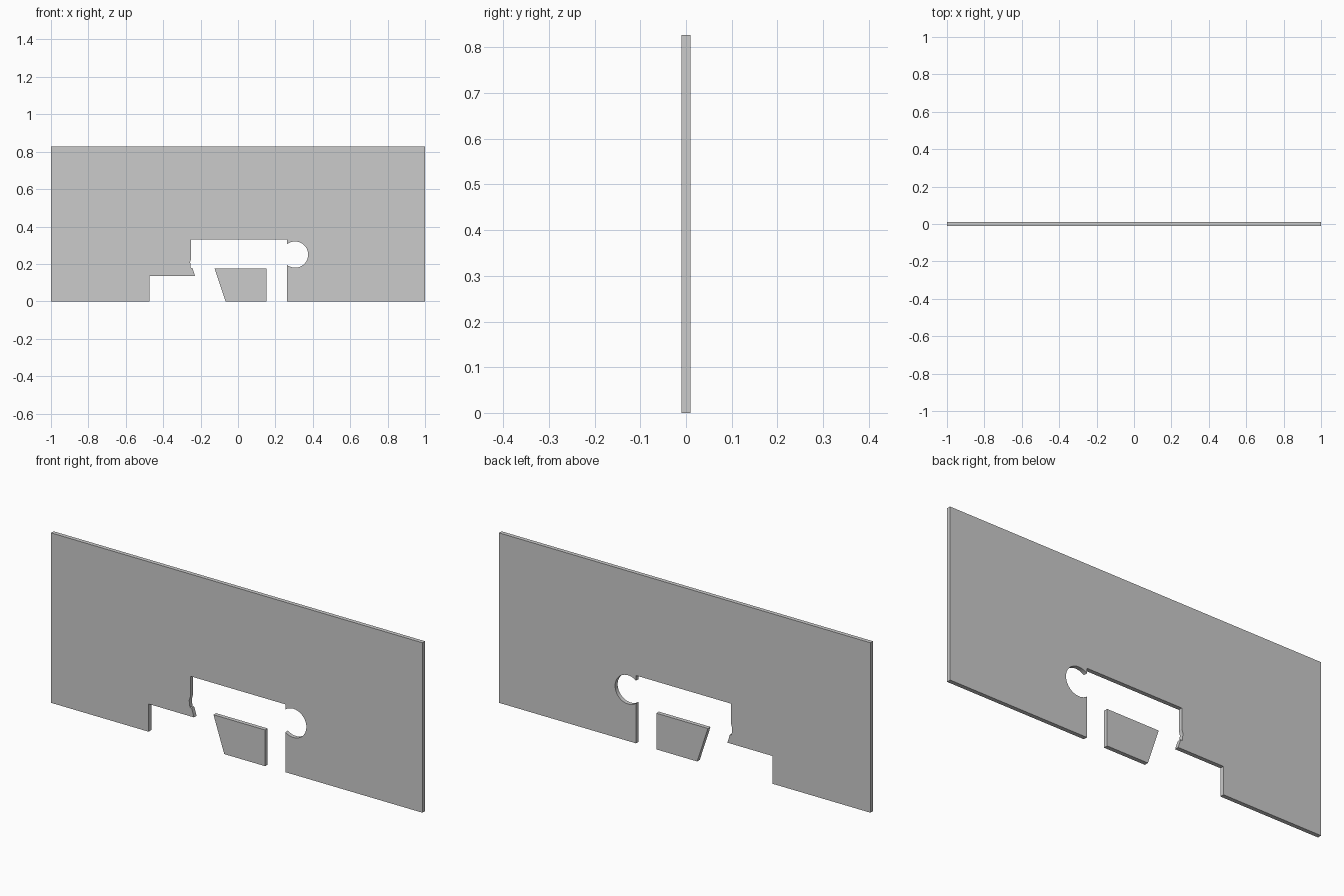
import bpy, bmesh, math

if "Cube" in bpy.data.objects:
    bpy.data.objects.remove(bpy.data.objects["Cube"])

THICK = 0.02


def plate(name, outline):
    """Closed x-z outline extruded evenly about y = 0."""
    bm = bmesh.new()
    face = bm.faces.new([bm.verts.new((x, -THICK / 2, z)) for x, z in outline])
    ext = bmesh.ops.extrude_face_region(bm, geom=[face], use_keep_orig=True)
    moved = [v for v in ext["geom"] if isinstance(v, bmesh.types.BMVert)]
    bmesh.ops.translate(bm, verts=moved, vec=(0, THICK, 0))
    bmesh.ops.recalc_face_normals(bm, faces=bm.faces[:])
    mesh = bpy.data.meshes.new(name)
    bm.to_mesh(mesh)
    bm.free()
    obj = bpy.data.objects.new(name, mesh)
    bpy.context.collection.objects.link(obj)
    return obj


# Round notch, running clockwise from upper to lower meeting point with the jamb
cx, cz, r, jamb = 0.305, 0.25, 0.07, 0.262
a = math.acos((jamb - cx) / r)
steps = 40
notch = [(cx + r * math.cos(a - 2 * a * i / steps),
          cz + r * math.sin(a - 2 * a * i / steps)) for i in range(steps + 1)]

# Wall panel with stepped opening
panel = [(-1, 0), (-1, 0.827), (1, 0.827), (1, 0), (jamb, 0)]
panel += notch[::-1]
panel += [(jamb, 0.33), (-0.25, 0.33), (-0.25, 0.23), (-0.256, 0.21),
          (-0.252, 0.177), (-0.243, 0.177), (-0.23, 0.135),
          (-0.474, 0.135), (-0.474, 0)]
plate("wall_panel", panel)

# Separate block standing in the opening
plate("center_block", [(-0.067, 0), (-0.125, 0.176), (0.153, 0.176), (0.153, 0)])
